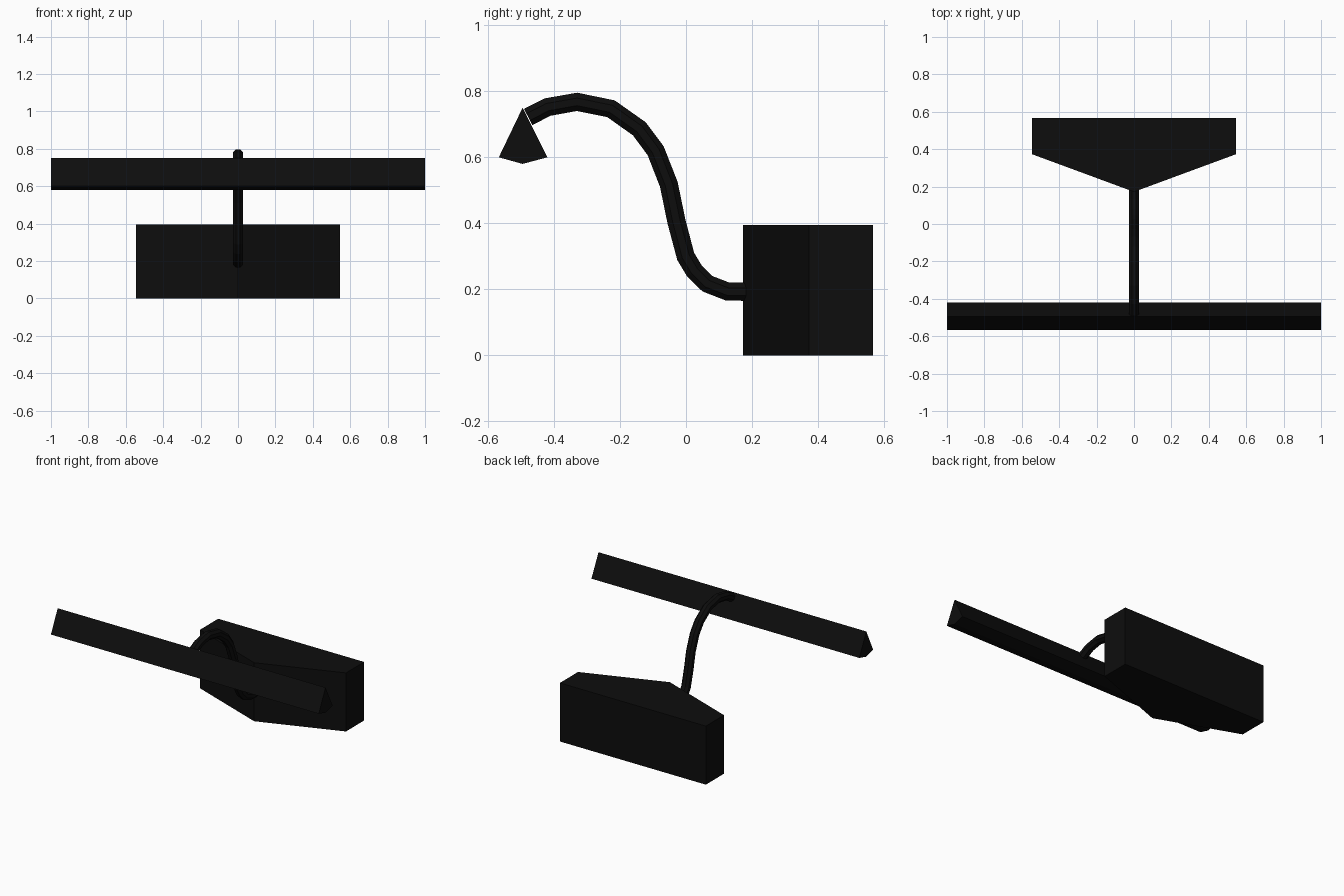
import bpy
import bmesh
import math
from mathutils import Vector

cube = bpy.data.objects.get("Cube")
if cube:
    bpy.data.objects.remove(cube, do_unlink=True)

# Single black finish
black = bpy.data.materials.new("black_metal")
black.use_nodes = True
colour = (0.004, 0.004, 0.004, 1)
black.diffuse_color = colour
black.node_tree.nodes["Principled BSDF"].inputs["Base Color"].default_value = colour


def add_object(name, data):
    data.materials.append(black)
    obj = bpy.data.objects.new(name, data)
    bpy.context.collection.objects.link(obj)
    return obj


def prism(name, outline, sweep):
    """Extrude a flat outline along the sweep vector into a closed solid."""
    bm = bmesh.new()
    face = bm.faces.new([bm.verts.new(p) for p in outline])
    result = bmesh.ops.extrude_face_region(bm, geom=[face], use_keep_orig=True)
    moved = [v for v in result["geom"] if isinstance(v, bmesh.types.BMVert)]
    bmesh.ops.translate(bm, verts=moved, vec=Vector(sweep))
    bmesh.ops.recalc_face_normals(bm, faces=bm.faces)
    mesh = bpy.data.meshes.new(name)
    bm.to_mesh(mesh)
    bm.free()
    return add_object(name, mesh)


# Wall mount: block with a wedge-shaped front
mount = [(-0.545, 0.567), (-0.545, 0.373), (0, 0.172), (0.545, 0.373), (0.545, 0.567)]
prism("wall_mount", [(x, y, 0) for x, y in mount], (0, 0, 0.395))

# Long lamp shade with a shallow V underside
shade = [(-0.495, 0.75), (-0.567, 0.6), (-0.495, 0.58), (-0.42, 0.6)]
prism("lamp_shade", [(-1, y, z) for y, z in shade], (2, 0, 0))

# Curved eight-sided arm from mount to shade
path = [(-0.478, 0.722), (-0.42, 0.752), (-0.33, 0.768), (-0.227, 0.747),
        (-0.141, 0.686), (-0.092, 0.62), (-0.052, 0.518), (-0.029, 0.406),
        (-0.001, 0.3), (0.026, 0.255), (0.065, 0.217), (0.127, 0.193), (0.22, 0.193)]
arm = bpy.data.curves.new("curved_arm", "CURVE")
arm.dimensions = "3D"
arm.bevel_depth = 0.03
arm.bevel_resolution = 2
arm.use_fill_caps = True
spline = arm.splines.new("POLY")
spline.points.add(len(path) - 1)
for point, (y, z) in zip(spline.points, path):
    point.co = (0, y, z, 1)
    point.tilt = math.pi / 8
spline.use_smooth = False
add_object("curved_arm", arm)
